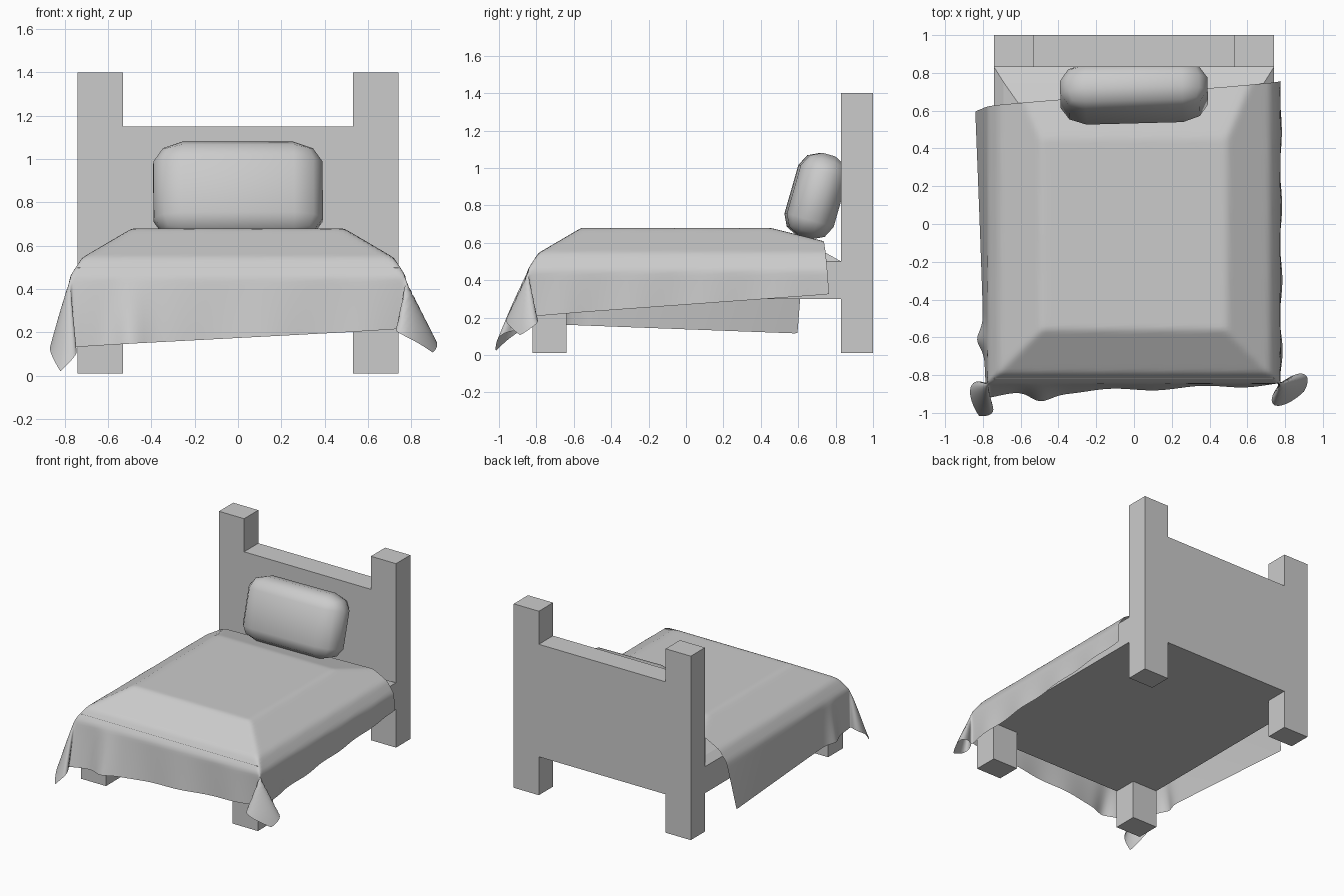
import bpy, bmesh
from math import sin, cos, pi, hypot, atan2, exp, radians
from mathutils import Matrix, Vector

default = bpy.data.objects.get("Cube")
if default:
    bpy.data.objects.remove(default, do_unlink=True)


def finish(name, bm, smooth=False):
    bmesh.ops.recalc_face_normals(bm, faces=bm.faces)
    mesh = bpy.data.meshes.new(name)
    bm.to_mesh(mesh)
    bm.free()
    for p in mesh.polygons:
        p.use_smooth = smooth
    obj = bpy.data.objects.new(name, mesh)
    bpy.context.collection.objects.link(obj)
    return obj


def box(name, lo, hi):
    lo, hi = Vector(lo), Vector(hi)
    bm = bmesh.new()
    bmesh.ops.create_cube(bm, size=1)
    bmesh.ops.scale(bm, vec=hi - lo, verts=bm.verts)
    bmesh.ops.translate(bm, vec=(lo + hi) / 2, verts=bm.verts)
    return finish(name, bm)


# Wooden frame
box("headboard", (-0.53, 0.83, 0.3), (0.53, 1, 1.15))
box("bed_base", (-0.74, -0.82, 0.3), (0.74, 0.83, 0.5))
for side, x in (("right", -0.635), ("left", 0.635)):
    box(side + "_head_post", (x - 0.105, 0.83, 0.01), (x + 0.105, 1, 1.4))
    box(side + "_front_leg", (x - 0.105, -0.82, 0.01), (x + 0.105, -0.64, 0.3))

# Mattress: stacked rectangles of half width, foot, head, height
bm = bmesh.new()
rings = []
for w, foot, head, z in ((0.74, -0.82, 0.83, 0.5), (0.69, -0.76, 0.75, 0.545),
                         (0.48, -0.55, 0.45, 0.668)):
    corners = ((-w, foot), (w, foot), (w, head), (-w, head))
    rings.append([bm.verts.new((x, y, z)) for x, y in corners])
for low, high in zip(rings, rings[1:]):
    for i in range(4):
        j = (i + 1) % 4
        bm.faces.new((low[i], low[j], high[j], high[i]))
bm.faces.new(rings[-1])
bm.faces.new(rings[0][::-1])
finish("mattress", bm)

# Pillow leaning on the headboard
bm = bmesh.new()
bmesh.ops.create_cube(bm, size=1)
bmesh.ops.scale(bm, vec=(0.55, 0.26, 0.46), verts=bm.verts)
bmesh.ops.bevel(bm, geom=bm.edges[:], offset=0.095, segments=2, profile=0.45,
                affect='EDGES')
bmesh.ops.scale(bm, vec=(1.42, 1, 1), verts=bm.verts)
pillow = finish("pillow", bm, smooth=True)
pillow.matrix_world = (Matrix.Translation((0, 0.695, 0.85))
                       @ Matrix.Rotation(radians(1.5), 4, 'Z')
                       @ Matrix.Rotation(radians(-16), 4, 'X'))

# Blanket: a slightly turned sheet folded over the mattress rim
FLAT_X, FLAT_Y, TOP = 0.49, 0.56, 0.68
PROFILE = ((0, 0), (0.23, 0.135), (0.285, 0.22))
RIM = sum(hypot(b[0] - a[0], b[1] - a[1]) for a, b in zip(PROFILE, PROFILE[1:]))


def over_edge(s):
    """Outward distance, drop and hanging length for cloth s past the flat top."""
    if s <= 0:
        return s, 0, 0
    for a, b in zip(PROFILE, PROFILE[1:]):
        step = hypot(b[0] - a[0], b[1] - a[1])
        if s <= step:
            t = s / step
            return a[0] + t * (b[0] - a[0]), a[1] + t * (b[1] - a[1]), 0
        s -= step
    return PROFILE[-1][0], PROFILE[-1][1], s


def bump(t, centre, width):
    return exp(-((t - centre) / width) ** 2)


def drape(u, v):
    sx = 1 if u > 0 else -1
    ox, dx, a = over_edge(abs(u) - FLAT_X)
    oy, dy, b = over_edge(-v - FLAT_Y)
    x, y = sx * (FLAT_X + ox), -FLAT_Y - oy
    head_drop = max(0, v - 0.45) * 0.25
    z = TOP - max(dx, dy, head_drop)
    if a and b:
        # Corner folds swell outwards and to both sides
        r, t = hypot(a, b), atan2(b, a)
        swell, spread = (0.32, 0.42) if sx > 0 else (0.25, 0.22)
        out = swell * r * sin(2 * t) ** 2
        lateral = spread * r * sin(4 * t)
        x += sx * (out + lateral) * 0.707
        y += (lateral - out) * 0.707
        z -= r
    else:
        z -= a + b
    # Loose waves in the hanging sides
    side_flare = 0.02 + 0.03 * sin(16 * v)
    if sx < 0:
        side_flare = 0.13 + 0.1 * v + 0.12 * bump(v, -0.62, 0.07)
    foot_flare = 0.11 - 0.1 * u + 0.15 * bump(u, -0.5, 0.08) + 0.03 * sin(13 * u)
    x += sx * a * side_flare
    y -= b * foot_flare
    return x, y, z


rx, ry, N = FLAT_X + RIM, -FLAT_Y - RIM, 100
foot_r, foot_l = Vector((-rx - 0.28, ry - 0.35)), Vector((rx + 0.28, ry - 0.23))
head_r, head_l = Vector((-rx - 0.35, 0.6)), Vector((rx + 0.14, 0.77))
bm = bmesh.new()
grid = []
for j in range(N + 1):
    start, end = foot_r.lerp(head_r, j / N), foot_l.lerp(head_l, j / N)
    grid.append([bm.verts.new(drape(*start.lerp(end, i / N))) for i in range(N + 1)])
for j in range(N):
    for i in range(N):
        bm.faces.new((grid[j][i], grid[j][i + 1], grid[j + 1][i + 1], grid[j + 1][i]))
blanket = finish("blanket", bm, smooth=True)
soften = blanket.modifiers.new("soften", 'SMOOTH')
soften.factor = 0.5
soften.iterations = 3
